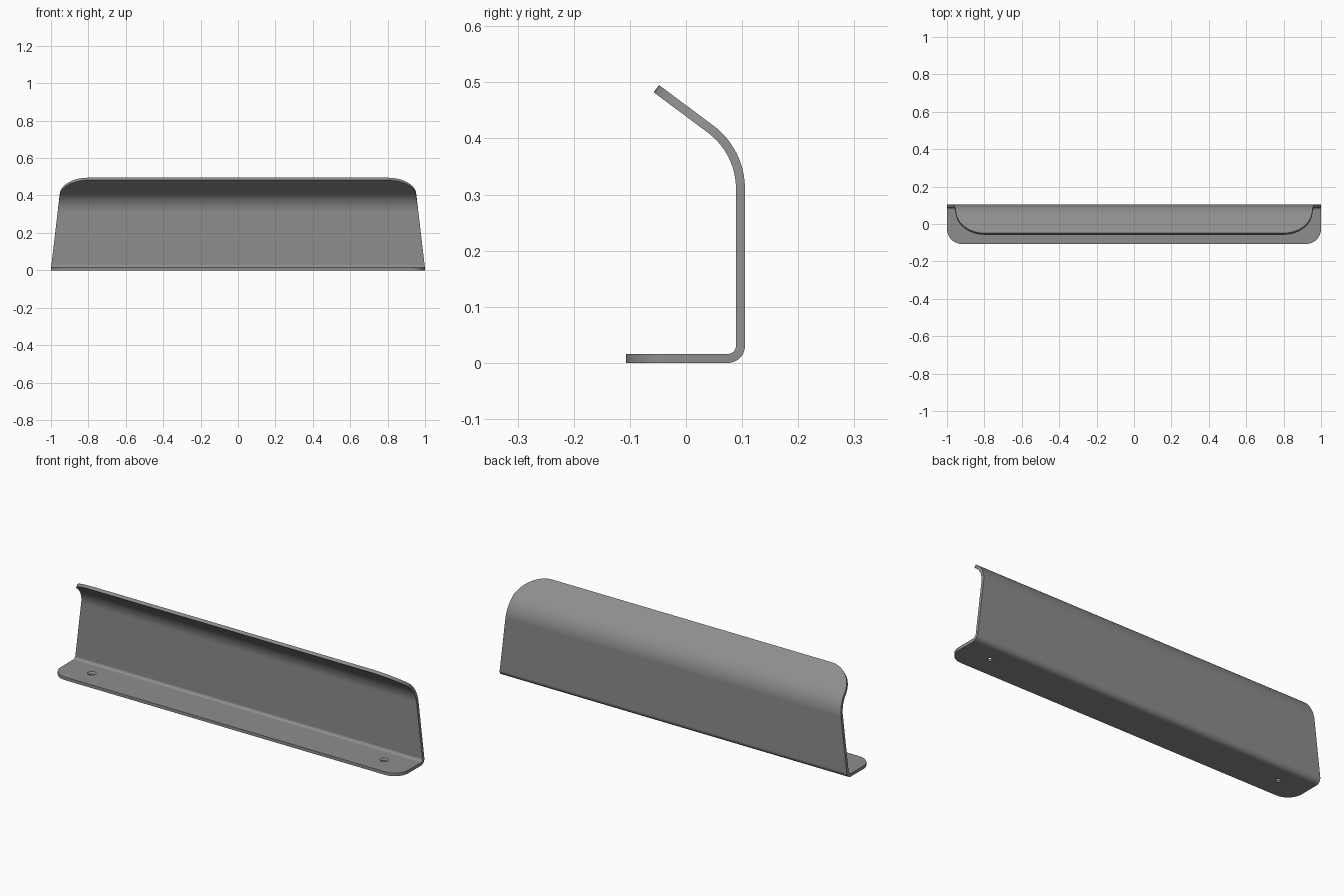
import bpy, bmesh, math
from mathutils import Vector

if "Cube" in bpy.data.objects:
    bpy.data.objects.remove(bpy.data.objects["Cube"])

THICK = 0.016
BASE_R, TIP_R = 0.08, 0.14      # rounded corners of the flat sheet ends

# Single colour
metal = bpy.data.materials.new("grey_metal")
metal.use_nodes = True
colour = (0.27, 0.27, 0.27, 1)
metal.diffuse_color = colour
metal.node_tree.nodes["Principled BSDF"].inputs["Base Color"].default_value = colour

# Outer bend line in the (y, z) plane: base front, heel, shoulder, lip tip
front, heel = Vector((-0.107, 0)), Vector((0.105, 0))
shoulder, tip = Vector((0.105, 0.381)), Vector((-0.048, 0.495))


def fillet(a, corner, b, radius, steps):
    """Arc stations (point, inward normal) rounding a corner."""
    d1, d2 = (corner - a).normalized(), (b - corner).normalized()
    turn = d1.angle(d2)
    n1 = Vector((-d1.y, d1.x))
    start = corner - d1 * radius * math.tan(turn / 2)
    centre = start + n1 * radius
    arc = []
    for i in range(steps + 1):
        t = turn * i / steps
        n = n1 * math.cos(t) - d1 * math.sin(t)
        arc.append((centre - n * radius, n))
    return arc


def corner_steps(radius, steps=12):
    """Distances from the sheet end, and the width lost there."""
    angles = [math.pi / 2 * i / steps for i in range(steps + 1)]
    return [(radius * (1 - math.cos(a)), radius * (1 - math.sin(a))) for a in angles]


# Stations along the sheet: point, inward normal, half width
def taper(z):
    return 1 - 0.118 * max(0, z - 0.01)


stations = []
for d, loss in corner_steps(BASE_R):
    stations.append((front + Vector((d, 0)), Vector((0, 1)), 1 - loss))
for p, n in fillet(front, heel, shoulder, 0.03, 12) + fillet(heel, shoulder, tip, 0.14, 18):
    stations.append((p, n, taper(p.y)))
lip = (tip - shoulder).normalized()
lip_n = Vector((-lip.y, lip.x))
lip_start = stations[-1][0]
lip_len = (tip - lip_start).length
for d, loss in reversed(corner_steps(TIP_R)):
    p = tip - lip * d
    if d < lip_len - 0.003:
        stations.append((p, lip_n, taper(p.y) - loss))
    else:
        # keep the corner smooth where it reaches the bend
        stations[-1] = (stations[-1][0], stations[-1][1], taper(lip_start.y) - loss)

# Bent sheet: rings of four corners bridged along the bend line
bm = bmesh.new()
rings = []
for p, n, w in stations:
    q = p + n * THICK
    rings.append([bm.verts.new(c) for c in
                  ((-w, p.x, p.y), (w, p.x, p.y), (w, q.x, q.y), (-w, q.x, q.y))])
for a, b in zip(rings, rings[1:]):
    for i in range(4):
        j = (i + 1) % 4
        bm.faces.new((a[i], a[j], b[j], b[i]))
bm.faces.new(rings[0])
bm.faces.new(rings[-1])
bmesh.ops.recalc_face_normals(bm, faces=bm.faces)
mesh = bpy.data.meshes.new("bent_sheet")
bm.to_mesh(mesh)
bm.free()
mesh.materials.append(metal)
sheet = bpy.data.objects.new("bent_sheet", mesh)
bpy.context.collection.objects.link(sheet)
bpy.context.view_layer.objects.active = sheet
sheet.select_set(True)


# Countersunk screw holes through the base
def cut(x, r_low, r_high, z_low, z_high):
    bpy.ops.mesh.primitive_cone_add(vertices=32, radius1=r_low, radius2=r_high,
                                    depth=z_high - z_low,
                                    location=(x, 0, (z_low + z_high) / 2))
    cutter = bpy.context.object
    cutter.name = "hole_cutter"
    cutter.hide_render = True
    bpy.ops.object.select_all(action='DESELECT')
    bpy.context.view_layer.objects.active = sheet
    sheet.select_set(True)
    mod = sheet.modifiers.new("hole", 'BOOLEAN')
    mod.operation, mod.solver, mod.object = 'DIFFERENCE', 'EXACT', cutter
    bpy.ops.object.modifier_apply(modifier=mod.name)
    bpy.data.objects.remove(cutter)


for side in (-1, 1):
    cut(side * 0.84, 0.013, 0.013, -0.02, 0.04)
    cut(side * 0.84, 0.011, 0.023, 0.006, 0.018)

bpy.ops.object.shade_smooth_by_angle(angle=math.radians(30))
weighted = sheet.modifiers.new("flat_panels", 'WEIGHTED_NORMAL')
weighted.keep_sharp = True
